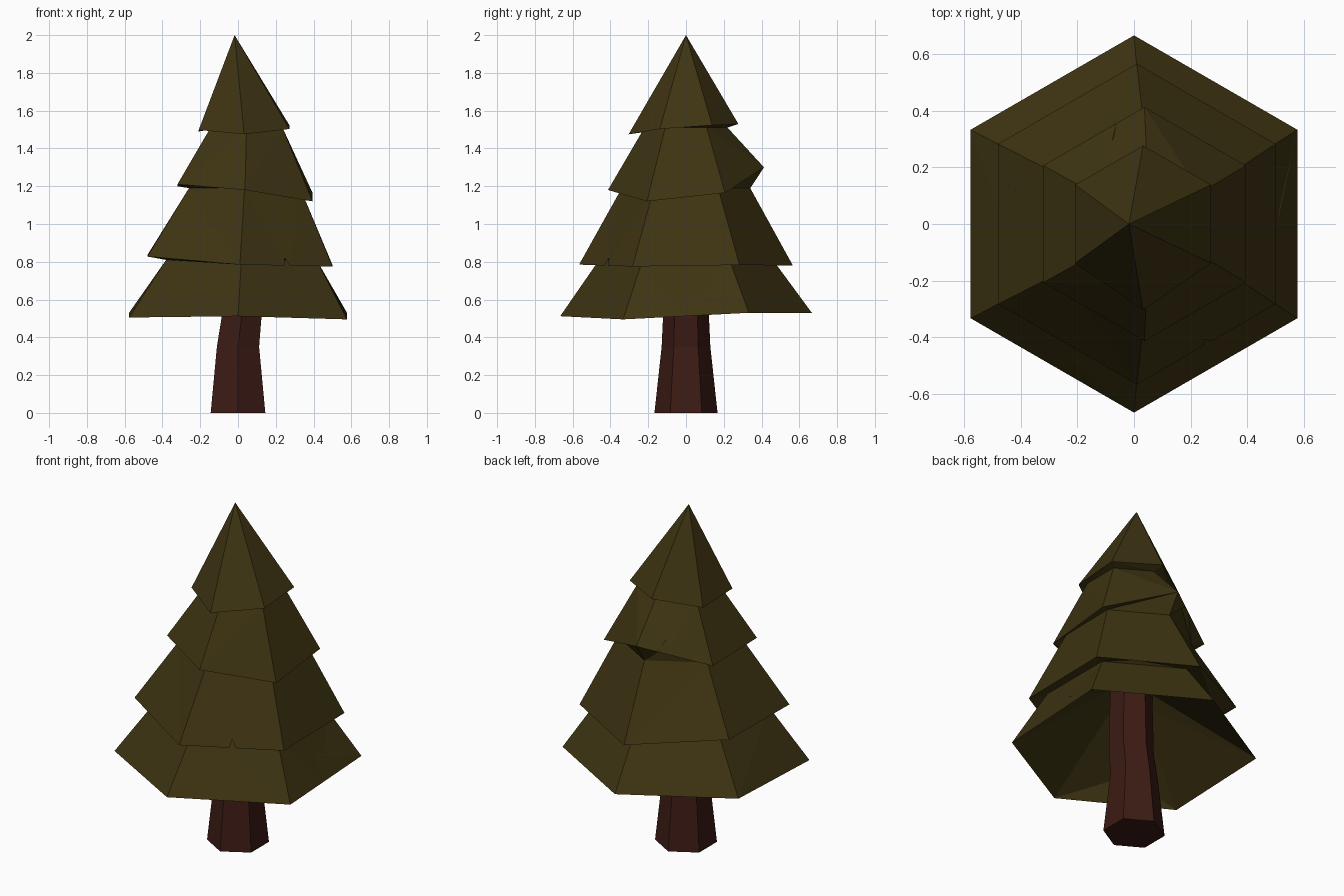
import bpy, bmesh, math
from mathutils import Vector

if "Cube" in bpy.data.objects:
    bpy.data.objects.remove(bpy.data.objects["Cube"])

ANGLES = [math.radians(90 + 60 * i) for i in range(6)]  # back point first, counter-clockwise


def material(name, rgb):
    m = bpy.data.materials.new(name)
    m.diffuse_color = (*rgb, 1)
    m.use_nodes = True
    m.node_tree.nodes["Principled BSDF"].inputs["Base Color"].default_value = m.diffuse_color
    return m


def hexring(cx, r, zs, cy=0):
    if not isinstance(zs, (list, tuple)):
        zs = [zs] * 6
    return [Vector((cx + r * math.cos(a), cy + r * math.sin(a), z)) for a, z in zip(ANGLES, zs)]


def finish(bm, name, mat):
    bmesh.ops.triangulate(bm, faces=[f for f in bm.faces if len(f.verts) > 3])
    bmesh.ops.recalc_face_normals(bm, faces=bm.faces)
    me = bpy.data.meshes.new(name)
    bm.to_mesh(me)
    bm.free()
    me.materials.append(mat)
    ob = bpy.data.objects.new(name, me)
    bpy.context.collection.objects.link(ob)
    return ob


# Trunk: slightly bent tapered hexagonal post
bm = bmesh.new()
rings = [[bm.verts.new(p) for p in hexring(*a)]
         for a in [(0, 0.167, 0), (0.0, 0.129, 0.35), (0.018, 0.122, 0.5), (0.02, 0.115, 0.87)]]
for lo, hi in zip(rings, rings[1:]):
    for i in range(6):
        j = (i + 1) % 6
        bm.faces.new((lo[i], lo[j], hi[j], hi[i]))
bm.faces.new(rings[0][::-1])
bm.faces.new(rings[-1])
finish(bm, "trunk", material("bark", (0.045, 0.011, 0.007)))

# Foliage tiers: rim (centre x, radius, corner heights), top ring (centre x, radius, z),
# notches {side: (start, tip, end, depth)}
TIERS = [
    ((0, 0.666, [0.53, 0.53, 0.505, 0.512, 0.495, 0.53]), (0.018, 0.46, 0.81),
     {2: (0.34, 0.41, 0.48, 0.43), 4: (0.47, 0.52, 0.56, 0.43)}),
    ((0.01, 0.566, [0.78, 0.835, 0.828, 0.785, 0.775, 0.783]), (0.035, 0.34, 1.19),
     {3: (0.48, 0.5, 0.54, 0.1), 5: (0.34, 0.4, 0.42, 0.17), 1: (0.2, 0.29, 0.3, 0.33)}),
    ((0.037, 0.413, [1.3, 1.2, 1.21, 1.18, 1.12, 1.165]), (0.045, 0.22, 1.51),
     {0: (0.28, 0.37, 0.39, 0.27)}),
    ((0.032, 0.277, [1.53, 1.49, 1.498, 1.475, 1.503, 1.523]), None, {}),
]

bm = bmesh.new()
inner = [bm.verts.new(p) for p in hexring(0.02, 0.118, 0.86)]
for rim, top, notches in TIERS:
    rp = hexring(*rim)
    if top is None:
        rp[3].y -= 0.027
        outer = [bm.verts.new((-0.018, 0, 2.0))] * 6
    else:
        tp = hexring(*top)
        outer = [bm.verts.new(p) for p in tp]
    corners = [bm.verts.new(p) for p in rp]
    for i in range(6):
        j = (i + 1) % 6
        edge = [corners[i]]
        if i in notches:
            a, t, b, d = notches[i]
            tip = rp[i].lerp(rp[j], t).lerp(tp[i].lerp(tp[j], t), d)
            edge += [bm.verts.new(p) for p in (rp[i].lerp(rp[j], a), tip, rp[i].lerp(rp[j], b))]
        edge.append(corners[j])
        upper = [outer[i]] if top is None else [outer[j], outer[i]]
        bm.faces.new(edge + upper)                          # sloping outside
        bm.faces.new(edge[::-1] + [inner[i], inner[j]])     # underside
    inner = outer
finish(bm, "foliage", material("needles", (0.048, 0.034, 0.006)))
